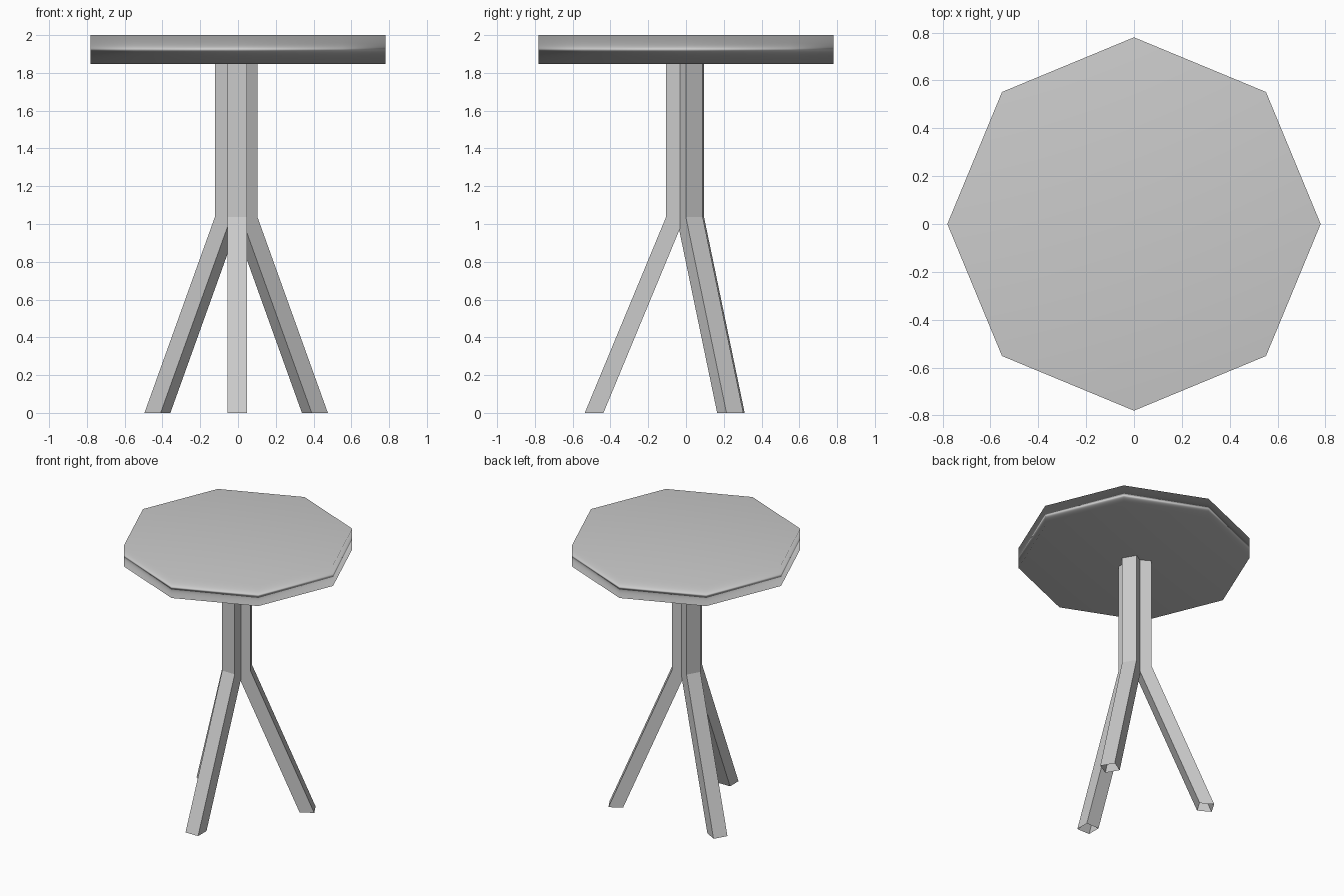
import bpy, bmesh
from math import radians
from mathutils import Matrix, Vector

if "Cube" in bpy.data.objects:
    bpy.data.objects.remove(bpy.data.objects["Cube"])

SEAT_R, SEAT_LOW, SEAT_TOP = 0.78, 1.847, 2.0
HALF_W, DEPTH = 0.0515, 0.099
# outer radius and height at foot, knee and underside of the seat
LEG_PATH = [(0.534, 0.0), (0.104, 1.036), (0.104, SEAT_LOW)]


def add_object(name, bm):
    bmesh.ops.recalc_face_normals(bm, faces=bm.faces)
    mesh = bpy.data.meshes.new(name)
    bm.to_mesh(mesh)
    bm.free()
    obj = bpy.data.objects.new(name, mesh)
    bpy.context.collection.objects.link(obj)
    return obj


def make_leg(name, angle, shift):
    """Bent square tube, open at the foot, turned about the z axis."""
    bm = bmesh.new()
    rings = []
    for r, z in LEG_PATH:
        corners = [(-HALF_W, -r), (HALF_W, -r),
                   (HALF_W, DEPTH - r), (-HALF_W, DEPTH - r)]
        rings.append([bm.verts.new((x, y, z)) for x, y in corners])
    for low, high in zip(rings, rings[1:]):
        for i in range(4):
            j = (i + 1) % 4
            bm.faces.new((low[i], low[j], high[j], high[i]))
    turn = Matrix.Translation(Vector((*shift, 0))) @ Matrix.Rotation(radians(angle), 4, 'Z')
    bmesh.ops.transform(bm, matrix=turn, verts=bm.verts)
    return add_object(name, bm)


# Octagonal seat, soft-shaded rim with flat top and bottom
bm = bmesh.new()
bmesh.ops.create_cone(bm, cap_ends=True, segments=8, radius1=SEAT_R, radius2=SEAT_R,
                      depth=SEAT_TOP - SEAT_LOW,
                      matrix=Matrix.Translation((0, 0, (SEAT_TOP + SEAT_LOW) / 2)))
for face in bm.faces:
    face.smooth = True
seat = add_object("seat", bm)
normals = seat.modifiers.new("area_normals", 'WEIGHTED_NORMAL')
normals.mode = 'FACE_AREA'

# Three legs, bundled into a column above the knee
make_leg("front_leg", 0, (-0.004, -0.002))
make_leg("back_right_leg", 120, (-0.0125, -0.008))
make_leg("back_left_leg", -120, (-0.007, -0.001))
